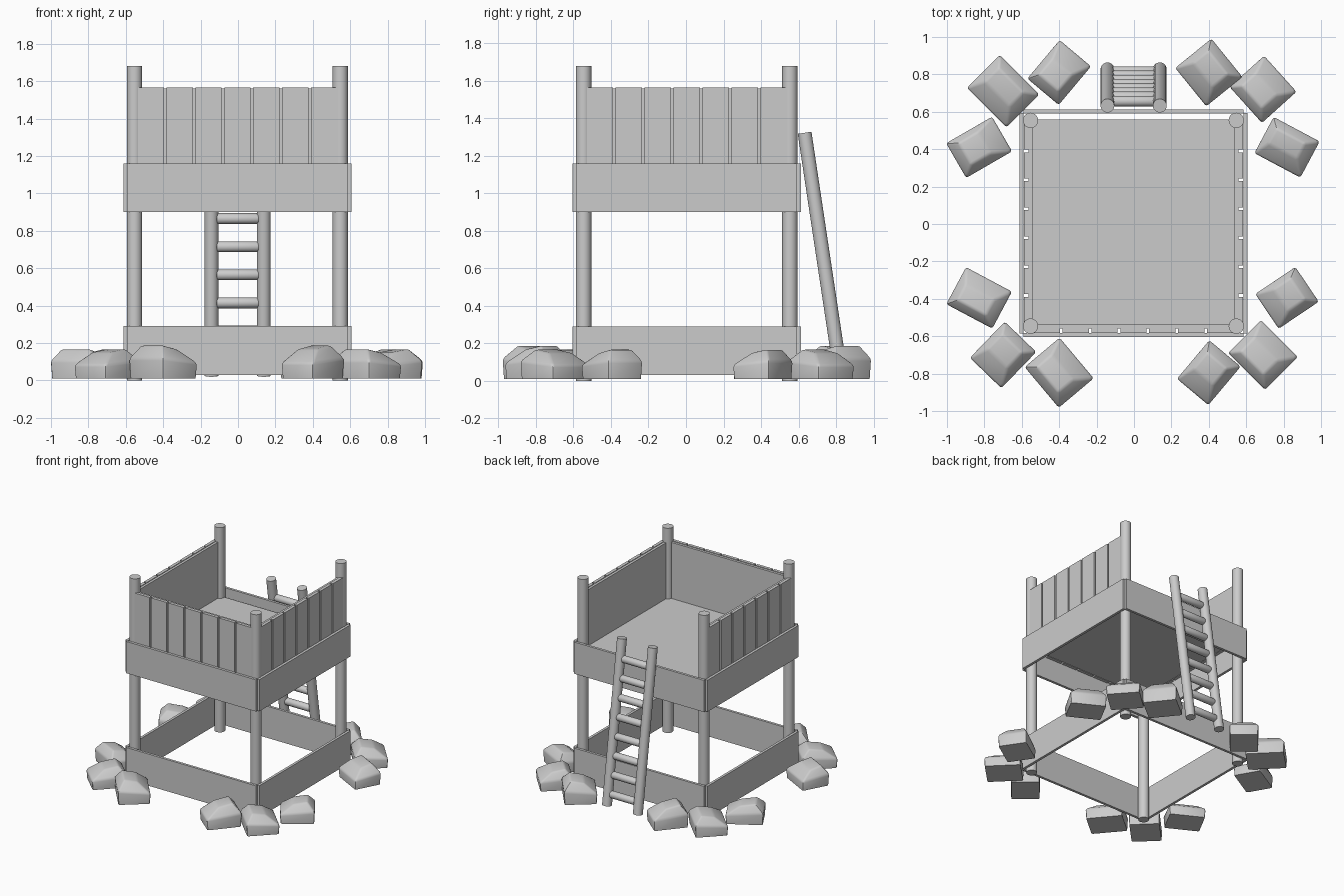
import bpy, bmesh, math
from mathutils import Vector, Matrix

if "Cube" in bpy.data.objects:
    bpy.data.objects.remove(bpy.data.objects["Cube"])

CX, CY = -0.003, 0.004   # tower centre


def finish(name, bm, smooth=None):
    bmesh.ops.recalc_face_normals(bm, faces=bm.faces)
    me = bpy.data.meshes.new(name)
    bm.to_mesh(me)
    bm.free()
    ob = bpy.data.objects.new(name, me)
    bpy.context.collection.objects.link(ob)
    if smooth:
        bpy.ops.object.select_all(action='DESELECT')
        bpy.context.view_layer.objects.active = ob
        ob.select_set(True)
        bpy.ops.object.shade_smooth_by_angle(angle=math.radians(smooth))
    return ob


def box(name, lo, hi, turn=0):
    # box given by two corners, turned by quarter turns about the tower centre
    bm = bmesh.new()
    lo, hi = Vector(lo), Vector(hi)
    bmesh.ops.create_cube(bm, size=1)
    d = hi - lo
    for v in bm.verts:
        v.co = Vector((v.co.x * d.x, v.co.y * d.y, v.co.z * d.z)) + (lo + hi) / 2
    m = Matrix.Translation((CX, CY, 0)) @ Matrix.Rotation(turn * math.pi / 2, 4, 'Z')
    bm.transform(m)
    return finish(name, bm)


def rod(name, a, b, r, bevel=0.0, sides=20):
    bm = bmesh.new()
    a, b = Vector(a), Vector(b)
    d = b - a
    bmesh.ops.create_cone(bm, cap_ends=True, segments=sides, radius1=r, radius2=r, depth=d.length)
    if bevel:
        rims = [e for e in bm.edges if abs(e.verts[0].co.z - e.verts[1].co.z) < 1e-5]
        bmesh.ops.bevel(bm, geom=rims, offset=bevel, segments=2, affect='EDGES', profile=0.5)
    bm.transform(Matrix.Translation((a + b) / 2) @ d.to_track_quat('Z', 'Y').to_matrix().to_4x4())
    return finish(name, bm, 40)


def rock(name, x, y, sx, sy, rot, h, flip):
    # skirted block with a sloping, off-centre top
    bm = bmesh.new()
    rings = [(0.0, 0.96, 0.96, 0, 0, 0), (0.55, 1.0, 1.0, 0, 0, 0.07),
             (0.96, 0.42, 0.62, 0.08, 0.04, 0.06)]
    loops = []
    for z, fx, fy, ox, oy, tilt in rings:
        loops.append([bm.verts.new(((px * fx / 2 + ox * flip) * sx, (py * fy / 2 + oy) * sy,
                                    (z + tilt * px * flip) * h))
                      for px, py in ((-1, -1), (1, -1), (1, 1), (-1, 1))])
    bm.faces.new(loops[0])
    bm.faces.new(loops[-1])
    for l, u in zip(loops, loops[1:]):
        for i in range(4):
            j = (i + 1) % 4
            bm.faces.new((l[i], l[j], u[j], u[i]))
    bmesh.ops.recalc_face_normals(bm, faces=bm.faces)
    edges = [e for e in bm.edges if max(v.co.z for v in e.verts) > 0.1 * h]
    bmesh.ops.bevel(bm, geom=edges, offset=0.012, segments=2, affect='EDGES', profile=0.5)
    bm.transform(Matrix.Translation((x, y, 0.01)) @ Matrix.Rotation(math.radians(rot), 4, 'Z'))
    return finish(name, bm, 35)


# corner posts
for sx in (-1, 1):
    for sy in (-1, 1):
        x, y = CX + 0.55 * sx, CY + 0.55 * sy
        rod("corner_post", (x, y, 0), (x, y, 1.68), 0.041)

# lower and upper frame boards, notched at the corners
for t in range(4):
    box("base_board", (-0.589, -0.609, 0.03), (0.589, -0.588, 0.29), t)
    box("deck_board", (-0.589, -0.609, 0.90), (0.589, -0.588, 1.16), t)

# deck floor
box("deck_floor", (-0.557, -0.555, 1.08), (0.557, 0.555, 1.10))

# plank walls with backing on front, right and left; the back stays open
for t in (0, 1, 3):
    box("wall_backing", (-0.535, -0.562, 1.10), (0.535, -0.54, 1.56), t)
    for i in range(7):
        c = (i - 3) * 0.1545
        box("wall_plank", (c - 0.0705, -0.586, 1.08), (c + 0.0705, -0.56, 1.565), t)

# leaning ladder
def lean(z):
    return 0.828 - 0.15 * (z - 0.02)

for x in (-0.142, 0.138):
    rod("ladder_rail", (x, lean(0.025), 0.025), (x, lean(1.323), 1.323), 0.037)
for i in range(8):
    z = 0.115 + 0.15 * i
    rod("ladder_rung", (-0.116, lean(z), z), (0.112, lean(z), z), 0.029, 0.01, 16)

# rocks around the corners: x, y, length, width, angle, height, slope side
ROCKS = [
    (0.40, 0.81, 0.25, 0.265, 39, 0.175, 1), (-0.40, 0.81, 0.27, 0.22, 50, 0.175, -1),
    (-0.40, -0.795, 0.245, 0.285, 40, 0.175, -1), (0.40, -0.795, 0.27, 0.22, 50, 0.175, 1),
    (0.69, 0.72, 0.25, 0.26, 42, 0.155, -1), (-0.70, 0.71, 0.25, 0.30, 45, 0.155, 1),
    (-0.70, -0.70, 0.27, 0.235, 46, 0.155, 1), (0.69, -0.70, 0.25, 0.28, 45, 0.155, -1),
    (0.818, 0.41, 0.22, 0.28, 62, 0.155, 1), (0.818, -0.395, 0.26, 0.225, 34, 0.155, 1),
    (-0.828, 0.41, 0.285, 0.215, 30, 0.155, -1), (-0.828, -0.395, 0.225, 0.28, 62, 0.155, -1),
]
for r in ROCKS:
    rock("rock", *r)
